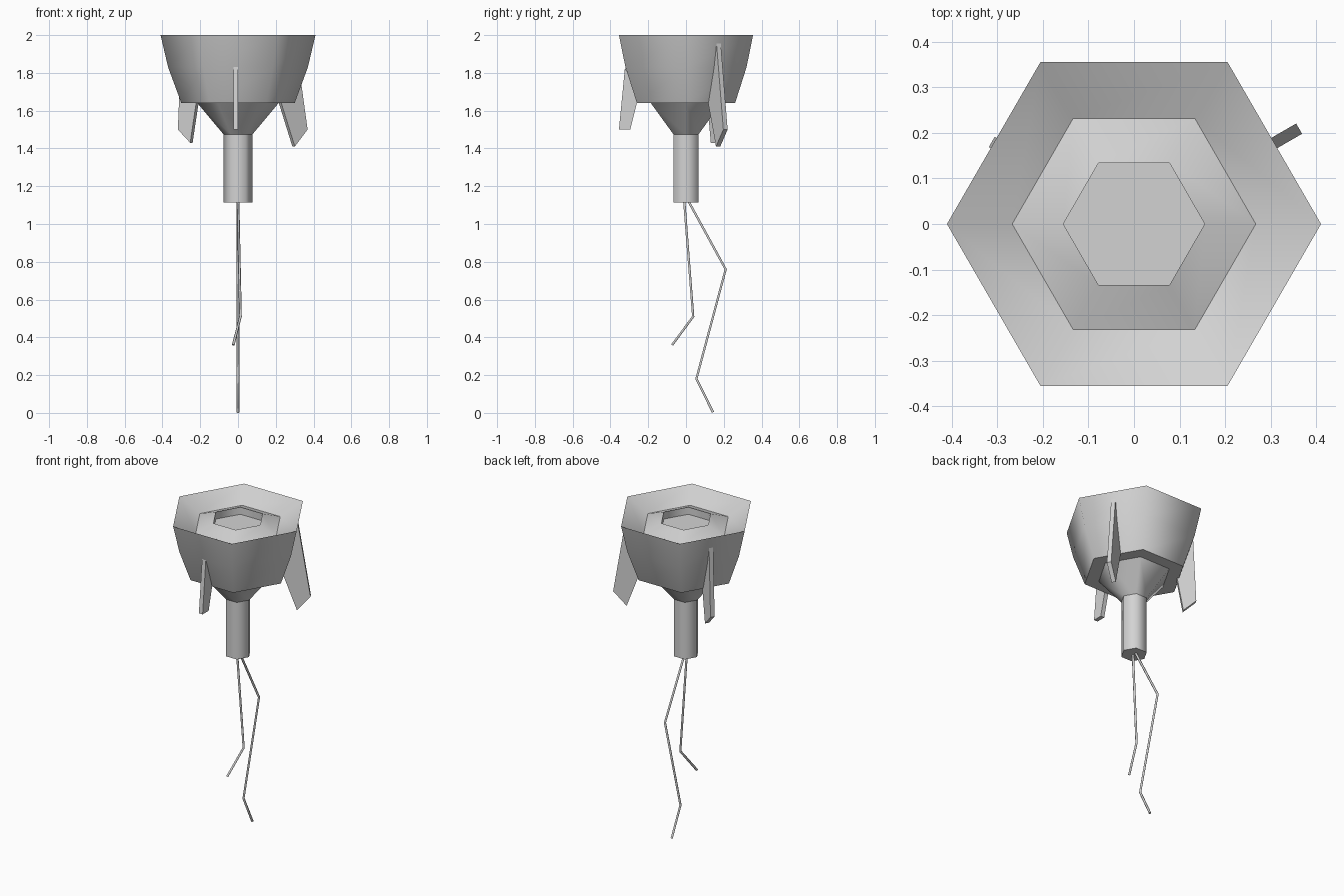
import bpy, bmesh, math
from mathutils import Vector, Matrix

old = bpy.data.objects.get("Cube")
if old:
    bpy.data.objects.remove(old, do_unlink=True)

grey = bpy.data.materials.new("plain_grey")
grey.use_nodes = True
colour = (0.65, 0.65, 0.65, 1)
grey.diffuse_color = colour
grey.node_tree.nodes["Principled BSDF"].inputs["Base Color"].default_value = colour


def make_object(name, bm, smooth=False):
    bmesh.ops.recalc_face_normals(bm, faces=bm.faces)
    mesh = bpy.data.meshes.new(name)
    bm.to_mesh(mesh)
    bm.free()
    mesh.materials.append(grey)
    obj = bpy.data.objects.new(name, mesh)
    bpy.context.collection.objects.link(obj)
    if smooth:
        bpy.ops.object.select_all(action="DESELECT")
        obj.select_set(True)
        bpy.context.view_layer.objects.active = obj
        bpy.ops.object.shade_smooth_by_angle(angle=math.radians(65))
    return obj


def hex_lathe(name, profile, cap_last=False, cap_first=False):
    """Six-sided solid of revolution from (radius, height) pairs."""
    bm = bmesh.new()
    rings = []
    for r, z in profile:
        rings.append([bm.verts.new((r * math.cos(k * math.pi / 3),
                                    r * math.sin(k * math.pi / 3), z)) for k in range(6)])
    for a, b in zip(rings, rings[1:]):
        for k in range(6):
            n = (k + 1) % 6
            bm.faces.new((a[k], a[n], b[n], b[k]))
    if cap_first:
        bm.faces.new(rings[0])
    if cap_last:
        bm.faces.new(rings[-1])
    return make_object(name, bm, smooth=True)


# Flared hexagonal cup with a shallow dished top and a flat underside
hex_lathe("cup", [(0.21, 1.64), (0.30, 1.64), (0.37, 1.83), (0.41, 2.0), (0.267, 1.93)])
# Raised collar with a sunken centre
hex_lathe("collar", [(0.267, 1.93), (0.155, 1.97), (0.155, 1.925)], cap_last=True)
# Funnel and stem beneath the cup
hex_lathe("funnel", [(0.215, 1.64), (0.077, 1.475)])
hex_lathe("stem", [(0.077, 1.475), (0.077, 1.115)], cap_first=True, cap_last=True)


def fin(name, angle, outline, shift=0.0, thickness=0.026):
    """Flat plate standing radially; outline is (radius, height) pairs."""
    bm = bmesh.new()
    sides = [[bm.verts.new((r, shift + s * thickness / 2, z)) for r, z in outline]
             for s in (-1, 1)]
    for side in sides:
        bm.faces.new(side)
    count = len(outline)
    for k in range(count):
        n = (k + 1) % count
        bm.faces.new((sides[0][k], sides[0][n], sides[1][n], sides[1][k]))
    bm.transform(Matrix.Rotation(math.radians(angle), 4, "Z"))
    make_object(name, bm)


# Three fins on alternate faces
fin("front_fin", 270, [(0.323, 1.83), (0.355, 1.5), (0.295, 1.5), (0.255, 1.66)], -0.012)
fin("left_fin", 30, [(0.345, 1.96), (0.418, 1.5), (0.34, 1.41), (0.25, 1.66)])
fin("right_fin", 150, [(0.34, 1.94), (0.36, 1.5), (0.285, 1.43), (0.245, 1.66)])


def wire(name, points, radius=0.007):
    """Thin bent wire swept through the points with mitred joints."""
    pts = [Vector(p) for p in points]
    bm = bmesh.new()
    rings = []
    for i, p in enumerate(pts):
        ahead = (pts[min(i + 1, len(pts) - 1)] - pts[max(i, 0)]).normalized()
        behind = (p - pts[max(i - 1, 0)]).normalized()
        d = (ahead + behind).normalized()
        u = Vector((1, 0, 0))
        u = (u - d * u.dot(d)).normalized()
        v = d.cross(u)
        rings.append([bm.verts.new(p + radius * (u * math.cos(k * math.pi / 3)
                                                 + v * math.sin(k * math.pi / 3)))
                      for k in range(6)])
    for a, b in zip(rings, rings[1:]):
        for k in range(6):
            n = (k + 1) % 6
            bm.faces.new((a[k], a[n], b[n], b[k]))
    bm.faces.new(rings[0])
    bm.faces.new(rings[-1])
    make_object(name, bm, smooth=True)


# Two dangling wires
wire("short_wire", [(0, -0.01, 1.13), (0.013, 0.038, 0.51), (-0.025, -0.073, 0.36)])
wire("long_wire", [(0, 0.008, 1.13), (0, 0.21, 0.76), (0, 0.055, 0.18), (0, 0.143, 0.003)])
